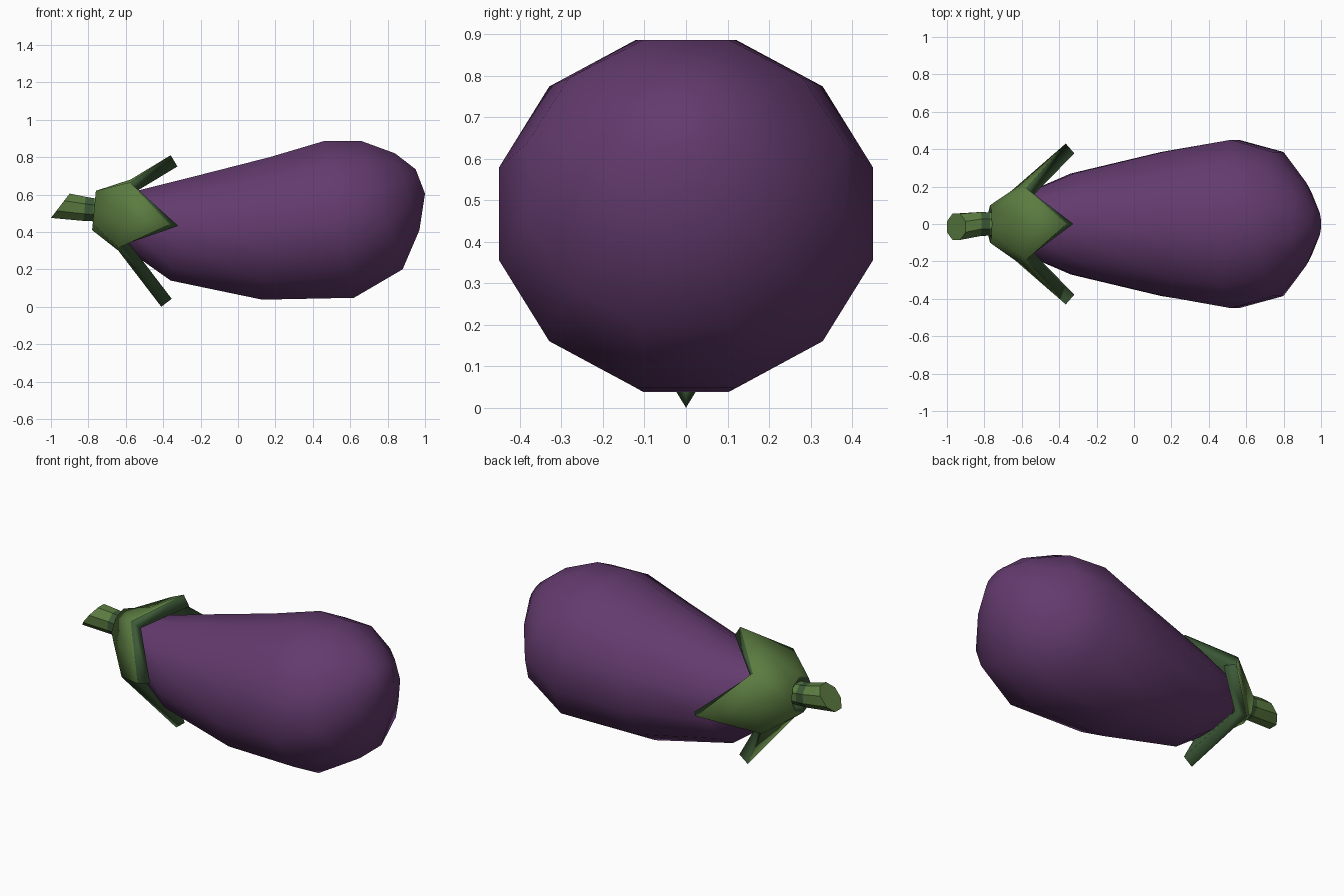
import bpy, bmesh, math
from mathutils import Vector

if "Cube" in bpy.data.objects:
    bpy.data.objects.remove(bpy.data.objects["Cube"])


def material(name, rgb):
    m = bpy.data.materials.new(name)
    m.diffuse_color = (*rgb, 1)
    m.use_nodes = True
    m.node_tree.nodes["Principled BSDF"].inputs["Base Color"].default_value = m.diffuse_color
    return m


PURPLE = material("purple skin", (0.125, 0.043, 0.155))
GREEN = material("leaf green", (0.105, 0.20, 0.052))
DARK = material("dark green", (0.046, 0.10, 0.038))


def ring_point(top, bottom, width, angle, scale=1.0, y=0.0):
    """Point on a tilted ellipse whose upright axis runs bottom to top."""
    t, b = Vector((top[0], 0, top[1])), Vector((bottom[0], 0, bottom[1]))
    p = (t + b) / 2 + (t - b) / 2 * math.sin(angle) * scale
    p.y += y + width * math.cos(angle) * scale
    return p


def finish(name, bm, mats, angle):
    bmesh.ops.recalc_face_normals(bm, faces=bm.faces[:])
    me = bpy.data.meshes.new(name)
    bm.to_mesh(me)
    bm.free()
    for m in mats:
        me.materials.append(m)
    ob = bpy.data.objects.new(name, me)
    bpy.context.collection.objects.link(ob)
    bpy.ops.object.select_all(action='DESELECT')
    ob.select_set(True)
    bpy.context.view_layer.objects.active = ob
    bpy.ops.object.shade_smooth_by_angle(angle=math.radians(angle))
    return ob


def loft(name, rings, sides, mats, angle, dark_band=None):
    """Skin tilted rings; half-step rotation puts flats at top and sides."""
    bm = bmesh.new()
    half = math.pi / sides
    loops = []
    for top, bottom, width, y in rings:
        loops.append([bm.verts.new(ring_point(top, bottom, width, half * (2 * k + 1),
                                              1 / math.cos(half), y))
                      for k in range(sides)])
    for i, (a, b) in enumerate(zip(loops, loops[1:])):
        for k in range(sides):
            n = (k + 1) % sides
            f = bm.faces.new((a[k], a[n], b[n], b[k]))
            f.material_index = 1 if i == dark_band else 0
    bm.faces.new(loops[0])
    bm.faces.new(loops[-1])
    return finish(name, bm, mats, angle)


# Fruit body: tilted rings (top xz, bottom xz, half width, y shift)
loft("fruit_body", [
    ((-0.58, 0.61), (-0.60, 0.31), 0.16, 0),
    ((-0.30, 0.68), (-0.36, 0.14), 0.27, 0),
    ((0.17, 0.80), (0.13, 0.038), 0.385, 0),
    ((0.46, 0.886), (0.62, 0.048), 0.45, 0),
    ((0.66, 0.886), (0.88, 0.20), 0.385, 0),
    ((0.84, 0.82), (0.97, 0.41), 0.22, 0),
    ((0.95, 0.735), (1.00, 0.605), 0.08, 0),
], 12, [PURPLE], 50)

# Stem: dark root band, slanted cut end
loft("stem", [
    ((-0.68, 0.575), (-0.68, 0.455), 0.06, 0),
    ((-0.77, 0.58), (-0.775, 0.457), 0.062, 0),
    ((-0.815, 0.588), (-0.825, 0.459), 0.064, 0),
    ((-0.90, 0.605), (-1.00, 0.475), 0.07, -0.015),
], 8, [GREEN, DARK], 40, dark_band=1)

# Leafy cap: collar flaring into four pointed leaves
bm = bmesh.new()
collar, flare, tips = [], [], []
for k in range(8):
    a = k * math.pi / 4
    collar.append(bm.verts.new(ring_point((-0.76, 0.62), (-0.78, 0.41), 0.10, a)))
    flare.append(bm.verts.new(ring_point((-0.575, 0.68), (-0.64, 0.30), 0.21, a,
                                         1.3 if k % 2 else 1.0)))
    if k % 2 == 0:
        p = ring_point((-0.36, 0.81), (-0.41, 0.0), 0.43, a)
        if k in (0, 4):
            p.x, p.z = -0.365, 0.44
        tips.append(bm.verts.new(p))
for k in range(8):
    n = (k + 1) % 8
    bm.faces.new((collar[k], collar[n], flare[n], flare[k]))
for i, tip in enumerate(tips):
    k = 2 * i
    bm.faces.new((flare[k - 1], flare[k], tip))
    bm.faces.new((flare[k], flare[(k + 1) % 8], tip))
cap = finish("leafy_cap", bm, [GREEN, DARK], 40)
# recalculated normals may face inward on an open shell: make them face out
me = cap.data
c = Vector((-0.6, 0, 0.48))
if sum((p.center - c).dot(p.normal) for p in me.polygons) < 0:
    me.flip_normals()
sol = cap.modifiers.new("thickness", 'SOLIDIFY')
sol.thickness = 0.07
sol.offset = -1
sol.material_offset = 1
sol.material_offset_rim = 1
